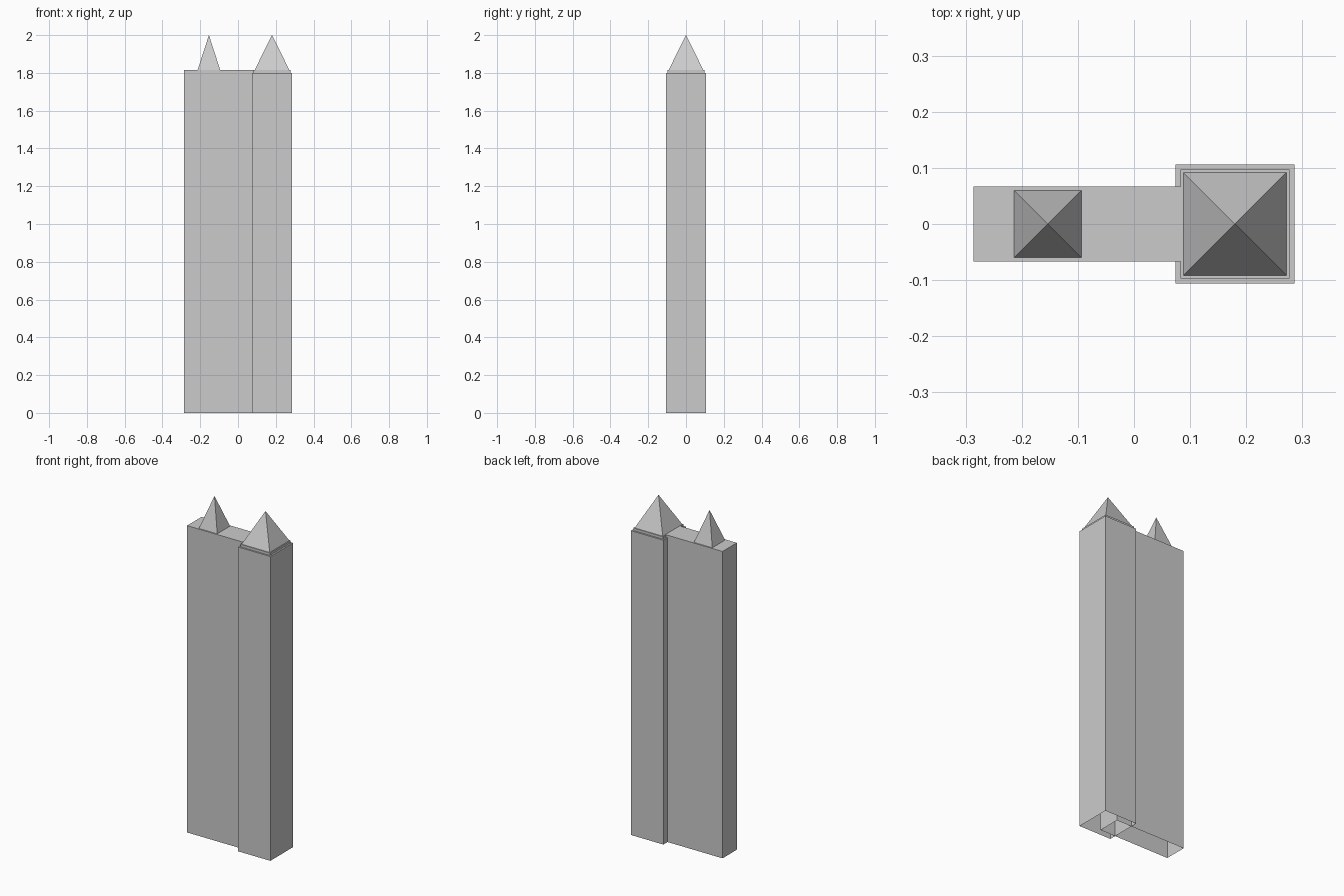
import bpy
import bmesh

cube = bpy.data.objects.get("Cube")
if cube:
    bpy.data.objects.remove(cube, do_unlink=True)

stone = bpy.data.materials.new("stone_grey")
stone.use_nodes = True
grey = (0.6, 0.6, 0.6, 1.0)
stone.diffuse_color = grey
stone.node_tree.nodes["Principled BSDF"].inputs["Base Color"].default_value = grey


def stacked(name, cx, hx, hy, rings, apex=None):
    """Skin rectangular rings given as (inset, height), open below, closed on top."""
    bm = bmesh.new()
    loops = []
    for inset, z in rings:
        x, y = hx - inset, hy - inset
        corners = ((-x, -y), (x, -y), (x, y), (-x, y))
        loops.append([bm.verts.new((cx + px, py, z)) for px, py in corners])
    for low, high in zip(loops, loops[1:]):
        for i in range(4):
            j = (i + 1) % 4
            bm.faces.new((low[i], low[j], high[j], high[i]))
    top = loops[-1]
    if apex is None:
        bm.faces.new(top)
    else:
        tip = bm.verts.new((cx, 0, apex))
        for i in range(4):
            bm.faces.new((top[i], top[(i + 1) % 4], tip))
    mesh = bpy.data.meshes.new(name)
    bm.to_mesh(mesh)
    bm.free()
    mesh.materials.append(stone)
    obj = bpy.data.objects.new(name, mesh)
    bpy.context.collection.objects.link(obj)
    return obj


LEDGE, ROOF, TIP = 1.80, 1.815, 2.0

# Long slab block, whose hidden end runs inside the tower
stacked("slab_block", -0.056, 0.23, 0.067, [(0, 0), (0, ROOF)])

# Square tower with a ledge around its top
stacked("tower", 0.18, 0.106, 0.106, [(0, 0), (0, LEDGE)])

# Tower spire standing on a low plinth
stacked("tower_spire", 0.18, 0.097, 0.097,
        [(0, LEDGE), (0, ROOF), (0.005, ROOF)], TIP)

# Small spire on the slab roof
stacked("slab_spire", -0.154, 0.06, 0.06, [(0, ROOF)], TIP)
